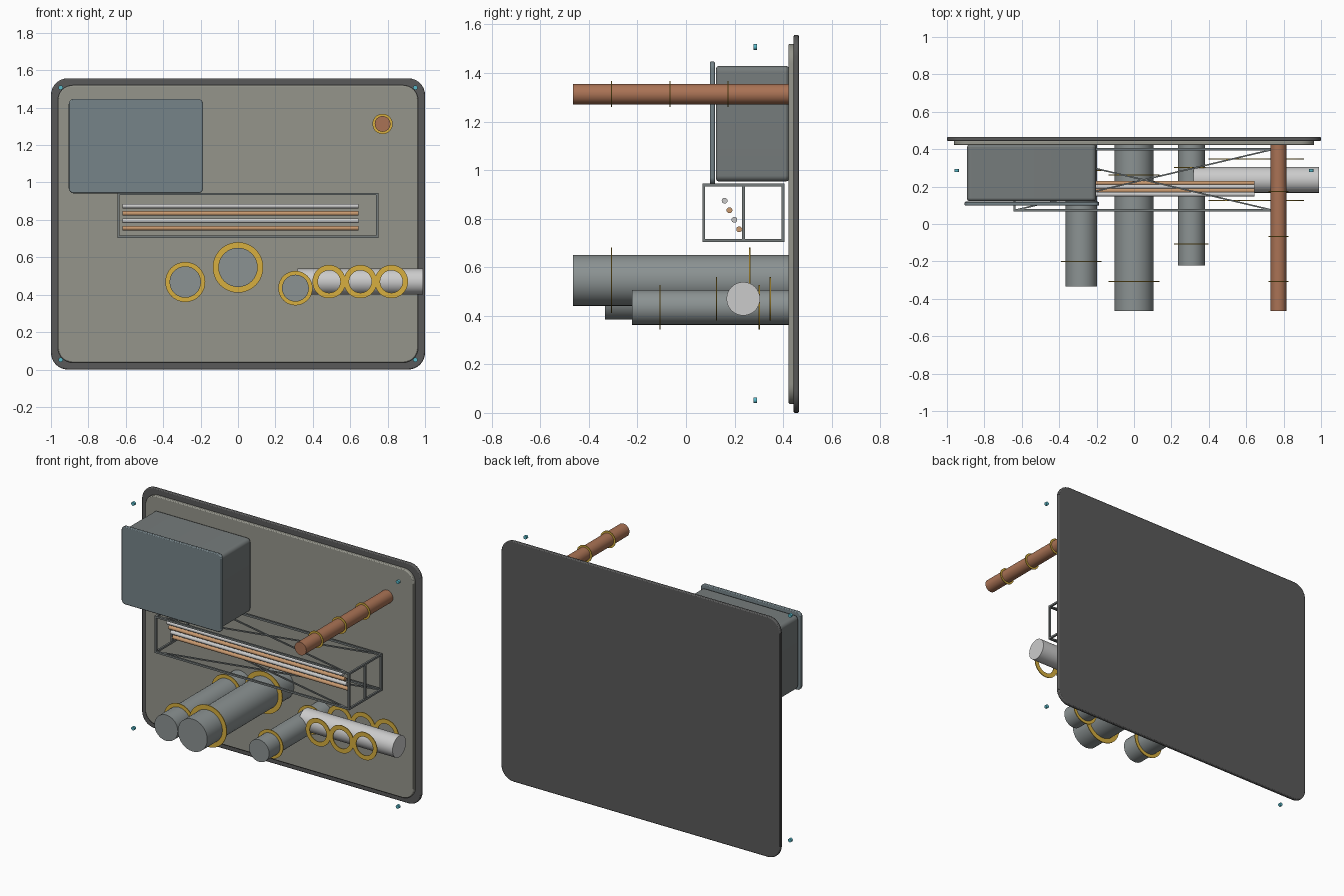
import bpy, bmesh
from math import radians, cos, sin, pi
from mathutils import Vector

if "Cube" in bpy.data.objects:
    bpy.data.objects.remove(bpy.data.objects["Cube"])


def mat(name, r, g, b):
    m = bpy.data.materials.new(name)
    m.diffuse_color = (r, g, b, 1)
    m.use_nodes = True
    m.node_tree.nodes["Principled BSDF"].inputs["Base Color"].default_value = m.diffuse_color
    return m


DARK = mat("dark_steel", 0.10, 0.10, 0.10)
PANEL = mat("warm_grey_paint", 0.30, 0.30, 0.26)
CASE = mat("case_grey", 0.18, 0.20, 0.20)
COVER = mat("blue_grey_cover", 0.18, 0.23, 0.25)
DUCT = mat("duct_grey", 0.26, 0.29, 0.29)
PALE = mat("pale_steel", 0.60, 0.60, 0.61)
COPPER = mat("copper", 0.40, 0.17, 0.09)
WIRE = mat("orange_wire", 0.58, 0.32, 0.16)
BRASS = mat("yellow_band", 0.68, 0.43, 0.05)
TEAL = mat("teal_marker", 0.10, 0.48, 0.58)


def finish(name, bm, material, smooth=True):
    bmesh.ops.recalc_face_normals(bm, faces=bm.faces)
    me = bpy.data.meshes.new(name)
    bm.to_mesh(me)
    bm.free()
    ob = bpy.data.objects.new(name, me)
    bpy.context.collection.objects.link(ob)
    me.materials.append(material)
    if smooth:
        bpy.ops.object.select_all(action='DESELECT')
        ob.select_set(True)
        bpy.context.view_layer.objects.active = ob
        bpy.ops.object.shade_smooth_by_angle(angle=radians(35))
    return ob


def slab(name, x0, x1, y0, y1, z0, z1, radius, bevel, material):
    """Plate facing -y with rounded outline corners and softened rims."""
    bm = bmesh.new()
    pts = []
    corners = ((x1, z1, -1, -1), (x0, z1, 1, -1), (x0, z0, 1, 1), (x1, z0, -1, 1))
    for k, (x, z, sx, sz) in enumerate(corners):
        for i in range(9):
            a = pi / 2 * (k + i / 8)
            pts.append((x + sx * radius + radius * cos(a), z + sz * radius + radius * sin(a)))
    face = bm.faces.new([bm.verts.new((x, y0, z)) for x, z in pts])
    ext = bmesh.ops.extrude_face_region(bm, geom=[face])
    verts = [v for v in ext["geom"] if isinstance(v, bmesh.types.BMVert)]
    bmesh.ops.translate(bm, verts=verts, vec=(0, y1 - y0, 0))
    ob = finish(name, bm, material)
    mod = ob.modifiers.new("soft_rims", 'BEVEL')
    mod.width, mod.segments, mod.angle_limit = bevel, 2, radians(40)
    return ob


def rod(name, a, b, r, material, sides=32):
    """Capped cylinder between two points."""
    a, b = Vector(a), Vector(b)
    bm = bmesh.new()
    bmesh.ops.create_cone(bm, cap_ends=True, segments=sides, radius1=r, radius2=r,
                          depth=(b - a).length)
    ob = finish(name, bm, material)
    ob.location = (a + b) / 2
    ob.rotation_euler = (b - a).to_track_quat('Z', 'Y').to_euler()
    return ob


def band(name, x, y, z, r_in, r_out, t=0.005, n=40):
    """Flat washer facing -y."""
    bm = bmesh.new()
    loops = []
    for i in range(n):
        c, s = cos(2 * pi * i / n), sin(2 * pi * i / n)
        loops.append([bm.verts.new((x + r * c, y + d, z + r * s)) for r, d in
                      ((r_in, -t / 2), (r_out, -t / 2), (r_out, t / 2), (r_in, t / 2))])
    for i in range(n):
        p, q = loops[i], loops[(i + 1) % n]
        for k in range(4):
            bm.faces.new((p[k], p[(k + 1) % 4], q[(k + 1) % 4], q[k]))
    return finish(name, bm, BRASS)


# Wall panel
slab("back_plate", -1, 1, 0.443, 0.465, 0, 1.557, 0.09, 0.006, DARK)
slab("front_plate", -0.963, 0.963, 0.422, 0.447, 0.037, 1.52, 0.08, 0.006, PANEL)

# Equipment case and its cover
slab("case_body", -0.893, -0.203, 0.123, 0.424, 0.953, 1.429, 0.025, 0.012, CASE)
slab("case_cover", -0.905, -0.187, 0.098, 0.119, 0.942, 1.447, 0.028, 0.005, COVER)

# Ducts and pipe running out of the wall, with clamp bands
for name, x, z, r, y0, material, rings, r_out in (
        ("left_duct", -0.282, 0.468, 0.084, -0.333, DUCT, (-0.2, 0.287), 0.107),
        ("main_duct", 0, 0.546, 0.105, -0.465, DUCT, (-0.307, 0.263), 0.135),
        ("right_duct", 0.307, 0.435, 0.072, -0.222, DUCT, (-0.107, 0.302), 0.092),
        ("copper_pipe", 0.773, 1.313, 0.042, -0.465, COPPER, (-0.307, -0.066, 0.173), 0.054)):
    rod(name, (x, y0, z), (x, 0.424, z), r, material)
    for i, y in enumerate(rings):
        band(f"{name}_band_{i + 1}", x, y, z, r * 0.99, r_out)

# Sideways pipe with paired flange rings in front and behind
rod("side_pipe", (0.318, 0.236, 0.47), (0.99, 0.236, 0.47), 0.069, PALE)
for i, x in enumerate((0.487, 0.654, 0.82)):
    for side, y in (("front", 0.126), ("back", 0.347)):
        band(f"side_{side}_ring_{i + 1}", x, y, 0.47, 0.06, 0.089)

# Open cable tray frame
X, Y, Z, W = (-0.639, 0.744), (0.073, 0.399), (0.71, 0.938), 0.006


def strut(name, a, b, w=W):
    a, b = Vector(a), Vector(b)
    bm = bmesh.new()
    bmesh.ops.create_cube(bm, size=1)
    bmesh.ops.scale(bm, verts=bm.verts, vec=(2 * w, 2 * w, (b - a).length + 2 * w))
    ob = finish(name, bm, CASE, False)
    ob.location = (a + b) / 2
    ob.rotation_euler = (b - a).to_track_quat('Z', 'Y').to_euler()


for z in Z:
    for y in Y:
        strut("tray_rail", (X[0], y, z), (X[1], y, z))
    for x in X:
        strut("tray_cross_bar", (x, Y[0], z), (x, Y[1], z))
    strut("tray_diagonal", (X[0], Y[0], z), (X[1], Y[1], z), 0.004)
    strut("tray_diagonal", (X[0], Y[1], z), (X[1], Y[0], z), 0.004)
for x in X:
    for y in (Y[0], sum(Y) / 2, Y[1]):
        strut("tray_post", (x, y, Z[0]), (x, y, Z[1]))

# Cables inside the tray
for i in range(4):
    y, z = 0.159 + 0.02 * i, 0.874 - 0.0393 * i
    rod(f"cable_{i + 1}", (-0.617, y, z), (0.643, y, z), 0.012, WIRE if i % 2 else PALE, 20)

# Corner markers
for x in (-0.948, 0.948):
    for z in (0.052, 1.507):
        rod("corner_marker", (x, 0.277, z), (x, 0.293, z), 0.012, TEAL, 12)
